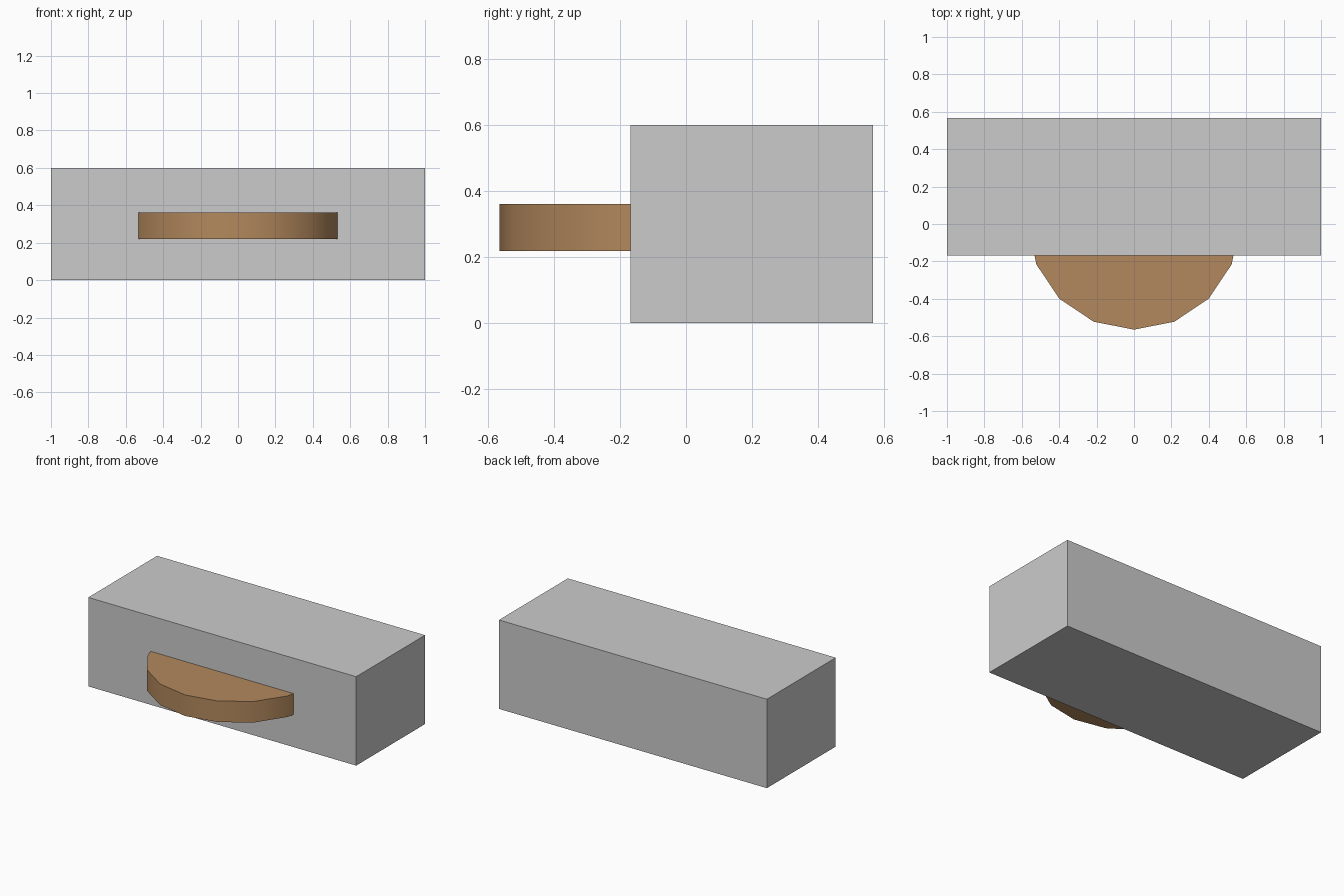
import bpy
import math

if "Cube" in bpy.data.objects:
    bpy.data.objects.remove(bpy.data.objects["Cube"])

# Main block
bpy.ops.mesh.primitive_cube_add(size=1, location=(0, 0.199, 0.3))
block = bpy.context.object
block.name = "block"
block.scale = (2, 0.734, 0.6)
bpy.ops.object.transform_apply(location=False, rotation=False, scale=True)

# Round wooden shelf: 16-sided disc sunk into the block's front
bpy.ops.mesh.primitive_cylinder_add(vertices=16, radius=0.565, depth=0.142,
                                    location=(0, 0, 0.29))
shelf = bpy.context.object
shelf.name = "round_shelf"
bpy.ops.object.shade_smooth_by_angle(angle=math.radians(30))

# Wood colour
wood = bpy.data.materials.new("wood")
wood.diffuse_color = (0.45, 0.25, 0.11, 1)
wood.use_nodes = True
wood.node_tree.nodes["Principled BSDF"].inputs["Base Color"].default_value = wood.diffuse_color
shelf.data.materials.append(wood)
